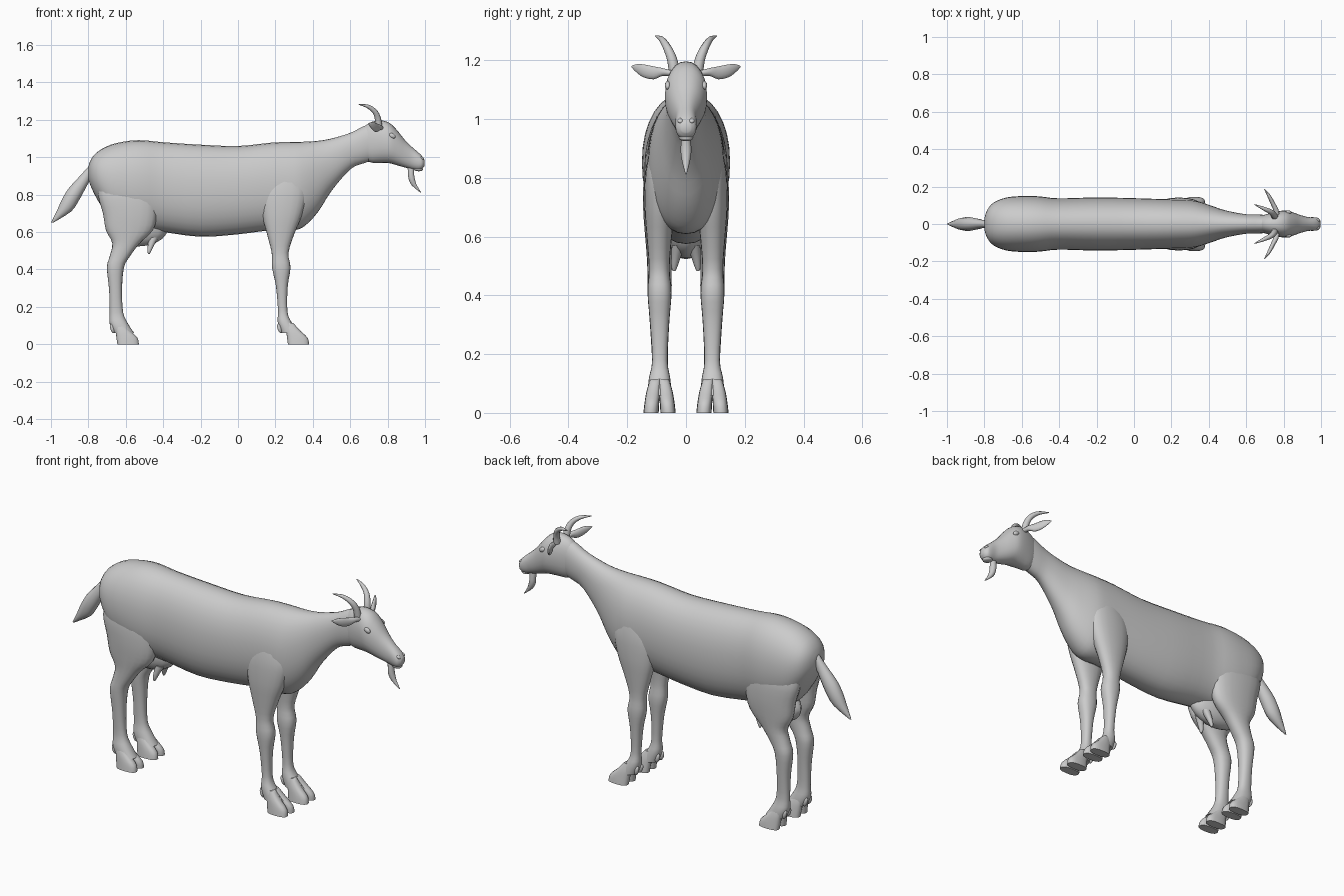
import bpy, bmesh, math
from mathutils import Vector, Matrix


def finish(ob, mirror=False, angle=50):
    if mirror:
        m = ob.modifiers.new("mirror", 'MIRROR')
        m.use_axis = (False, True, False)
        m.use_clip = False
        m.merge_threshold = 0.00001
    bpy.ops.object.select_all(action='DESELECT')
    ob.select_set(True)
    bpy.context.view_layer.objects.active = ob
    bpy.ops.object.shade_smooth_by_angle(angle=math.radians(angle))
    return ob


def mesh_object(name, bm):
    bmesh.ops.recalc_face_normals(bm, faces=bm.faces)
    me = bpy.data.meshes.new(name)
    bm.to_mesh(me)
    bm.free()
    ob = bpy.data.objects.new(name, me)
    bpy.context.collection.objects.link(ob)
    return ob


def spline(rows, steps):
    # Catmull-Rom through rows of numbers
    out = []
    for i in range(len(rows) - 1):
        p0, p1 = rows[max(i - 1, 0)], rows[i]
        p2, p3 = rows[i + 1], rows[min(i + 2, len(rows) - 1)]
        for s in range(steps):
            t = s / steps
            out.append([0.5 * (2 * b + (c - a) * t + (2 * a - 5 * b + 4 * c - d) * t * t
                               + (3 * b - a - 3 * c + d) * t ** 3)
                        for a, b, c, d in zip(p0, p1, p2, p3)])
    return out + [list(rows[-1])]


def loft(name, axis, rows, sides=20, steps=3, power=2.0, mirror=False):
    # row: position on axis, low, high, side centre, side half width
    bm = bmesh.new()
    rings = []
    for t, lo, hi, c, hw in spline(rows, steps):
        ring = []
        for k in range(sides):
            a = 2 * math.pi * k / sides
            ca, sa = math.cos(a), math.sin(a)
            u = (lo + hi) / 2 + (hi - lo) / 2 * math.copysign(abs(sa) ** (2 / power), sa)
            v = c + hw * math.copysign(abs(ca) ** (2 / power), ca)
            ring.append(bm.verts.new({'x': (t, v, u), 'y': (v, t, u), 'z': (u, v, t)}[axis]))
        rings.append(ring)
    for r, q in zip(rings, rings[1:]):
        for k in range(sides):
            n = (k + 1) % sides
            bm.faces.new((r[k], r[n], q[n], q[k]))
    bm.faces.new(rings[0])
    bm.faces.new(rings[-1])
    return finish(mesh_object(name, bm), mirror)


def ball(name, centre, radii, mirror=False, tilt=0):
    bm = bmesh.new()
    mat = Matrix.Translation(centre) @ Matrix.Rotation(tilt, 4, 'Y') @ Matrix.Diagonal((*radii, 1))
    bmesh.ops.create_uvsphere(bm, u_segments=16, v_segments=10, radius=1, matrix=mat)
    return finish(mesh_object(name, bm), mirror)


# Trunk and neck
loft("body", 'x', [
    (-0.80, 0.88, 0.95, 0, 0.03), (-0.785, 0.84, 0.99, 0, 0.075),
    (-0.75, 0.77, 1.03, 0, 0.115), (-0.68, 0.67, 1.067, 0, 0.142),
    (-0.58, 0.62, 1.088, 0, 0.150), (-0.50, 0.61, 1.09, 0, 0.147),
    (-0.40, 0.60, 1.08, 0, 0.137), (-0.20, 0.575, 1.067, 0, 0.142),
    (0.00, 0.588, 1.06, 0, 0.138), (0.18, 0.61, 1.078, 0, 0.132),
    (0.30, 0.61, 1.082, 0, 0.128), (0.36, 0.635, 1.083, 0, 0.116),
    (0.43, 0.71, 1.088, 0, 0.092), (0.50, 0.82, 1.10, 0, 0.070),
    (0.60, 0.935, 1.13, 0, 0.052), (0.67, 0.967, 1.165, 0, 0.050),
    (0.73, 0.985, 1.185, 0, 0.048)], sides=32, power=2.15)

# Head, from the nape to the muzzle
loft("head", 'x', [
    (0.66, 1.02, 1.145, 0, 0.035), (0.70, 0.975, 1.183, 0, 0.050),
    (0.76, 0.97, 1.197, 0, 0.066), (0.81, 0.968, 1.183, 0, 0.072),
    (0.85, 0.957, 1.145, 0, 0.062), (0.89, 0.946, 1.095, 0, 0.048),
    (0.93, 0.936, 1.055, 0, 0.037), (0.965, 0.930, 1.025, 0, 0.036),
    (0.985, 0.938, 1.005, 0, 0.032), (0.998, 0.955, 0.985, 0, 0.016)], sides=24, power=2.2)
ball("eye", (0.825, 0.062, 1.115), (0.019, 0.010, 0.013), True, 0.5)
ball("nostril", (0.984, 0.019, 0.995), (0.012, 0.010, 0.007), True, 0.6)
ball("lower_lip", (0.962, 0, 0.937), (0.027, 0.025, 0.012), False, 0.1)

# Ears
loft("ear", 'y', [
    (0.045, 1.145, 1.165, 0.765, 0.014), (0.08, 1.147, 1.174, 0.757, 0.014),
    (0.11, 1.135, 1.180, 0.742, 0.013), (0.145, 1.142, 1.187, 0.725, 0.011),
    (0.17, 1.160, 1.187, 0.710, 0.007), (0.186, 1.177, 1.181, 0.698, 0.002)],
    sides=14, mirror=True)

# Horns
for side, label in ((1, "left"), (-1, "right")):
    cu = bpy.data.curves.new("horn_" + label, 'CURVE')
    cu.dimensions = '3D'
    cu.bevel_depth = 1.0
    cu.bevel_resolution = 3
    cu.use_fill_caps = True
    pts = spline([(0.752, 0.040, 1.165, 0.019), (0.748, 0.048, 1.205, 0.017),
                  (0.732, 0.064, 1.243, 0.014), (0.695, 0.082, 1.271, 0.010),
                  (0.645, 0.104, 1.283, 0.002)], 4)
    sp = cu.splines.new('POLY')
    sp.points.add(len(pts) - 1)
    for p, (x, y, z, r) in zip(sp.points, pts):
        p.co = (x, y * side, z, 1)
        p.radius = r
    ob = bpy.data.objects.new("horn_" + label, cu)
    bpy.context.collection.objects.link(ob)
    bpy.ops.object.select_all(action='DESELECT')
    ob.select_set(True)
    bpy.context.view_layer.objects.active = ob
    bpy.ops.object.convert(target='MESH')
    finish(bpy.context.object)

# Beard and tail
loft("beard", 'z', [
    (0.955, 0.905, 0.945, 0, 0.012), (0.92, 0.908, 0.942, 0, 0.017),
    (0.885, 0.911, 0.946, 0, 0.018), (0.85, 0.928, 0.957, 0, 0.012),
    (0.812, 0.974, 0.980, 0, 0.002)], sides=10)
loft("tail", 'z', [
    (0.95, -0.80, -0.76, 0, 0.018), (0.90, -0.845, -0.780, 0, 0.022),
    (0.83, -0.908, -0.817, 0, 0.034), (0.77, -0.943, -0.850, 0, 0.037),
    (0.71, -0.970, -0.892, 0, 0.028), (0.65, -1.0, -0.988, 0, 0.003)], sides=12)

# Legs: shoulder or thigh down to the pastern
loft("front_leg", 'z', [
    (0.93, 0.17, 0.33, 0.070, 0.045), (0.82, 0.12, 0.37, 0.080, 0.058),
    (0.70, 0.128, 0.345, 0.088, 0.053), (0.60, 0.152, 0.305, 0.091, 0.043),
    (0.49, 0.180, 0.270, 0.091, 0.035), (0.41, 0.182, 0.281, 0.090, 0.041),
    (0.31, 0.203, 0.266, 0.090, 0.033), (0.18, 0.214, 0.264, 0.089, 0.026),
    (0.12, 0.212, 0.285, 0.090, 0.036), (0.06, 0.230, 0.335, 0.090, 0.042)],
    power=2.3, mirror=True)
loft("hind_leg", 'z', [
    (0.90, -0.74, -0.46, 0.070, 0.050), (0.80, -0.748, -0.43, 0.085, 0.058),
    (0.70, -0.722, -0.432, 0.090, 0.056), (0.61, -0.706, -0.455, 0.090, 0.050),
    (0.54, -0.672, -0.525, 0.090, 0.044), (0.47, -0.686, -0.578, 0.090, 0.041),
    (0.41, -0.701, -0.610, 0.090, 0.041), (0.29, -0.689, -0.620, 0.090, 0.032),
    (0.17, -0.686, -0.614, 0.089, 0.027), (0.11, -0.686, -0.588, 0.090, 0.037),
    (0.06, -0.665, -0.555, 0.090, 0.042)], power=2.3, mirror=True)

# Cloven hooves and dewclaws
for label, toe, heel, claw in (("front", 0.38, 0.262, 0.222), ("hind", -0.53, -0.65, -0.672)):
    for part, s in (("inner", -1), ("outer", 1)):
        loft(f"{label}_{part}_hoof", 'z', [
            (0.115, heel - 0.01, toe - 0.085, 0.09 + s * 0.014, 0.018),
            (0.075, heel - 0.005, toe - 0.050, 0.09 + s * 0.021, 0.023),
            (0.035, heel, toe - 0.008, 0.09 + s * 0.026, 0.025),
            (0.0, heel + 0.005, toe, 0.09 + s * 0.029, 0.026)], sides=16, power=2.6, mirror=True)
        ball(f"{label}_{part}_dewclaw", (claw, 0.09 + s * 0.018, 0.085), (0.011, 0.011, 0.026), True, -0.3)

# Udder
ball("udder", (-0.535, 0, 0.62), (0.160, 0.066, 0.097))
loft("teat", 'z', [
    (0.57, -0.475, -0.425, 0.026, 0.022), (0.53, -0.482, -0.448, 0.034, 0.016),
    (0.50, -0.485, -0.463, 0.039, 0.011), (0.483, -0.481, -0.472, 0.041, 0.005)],
    sides=12, mirror=True)
